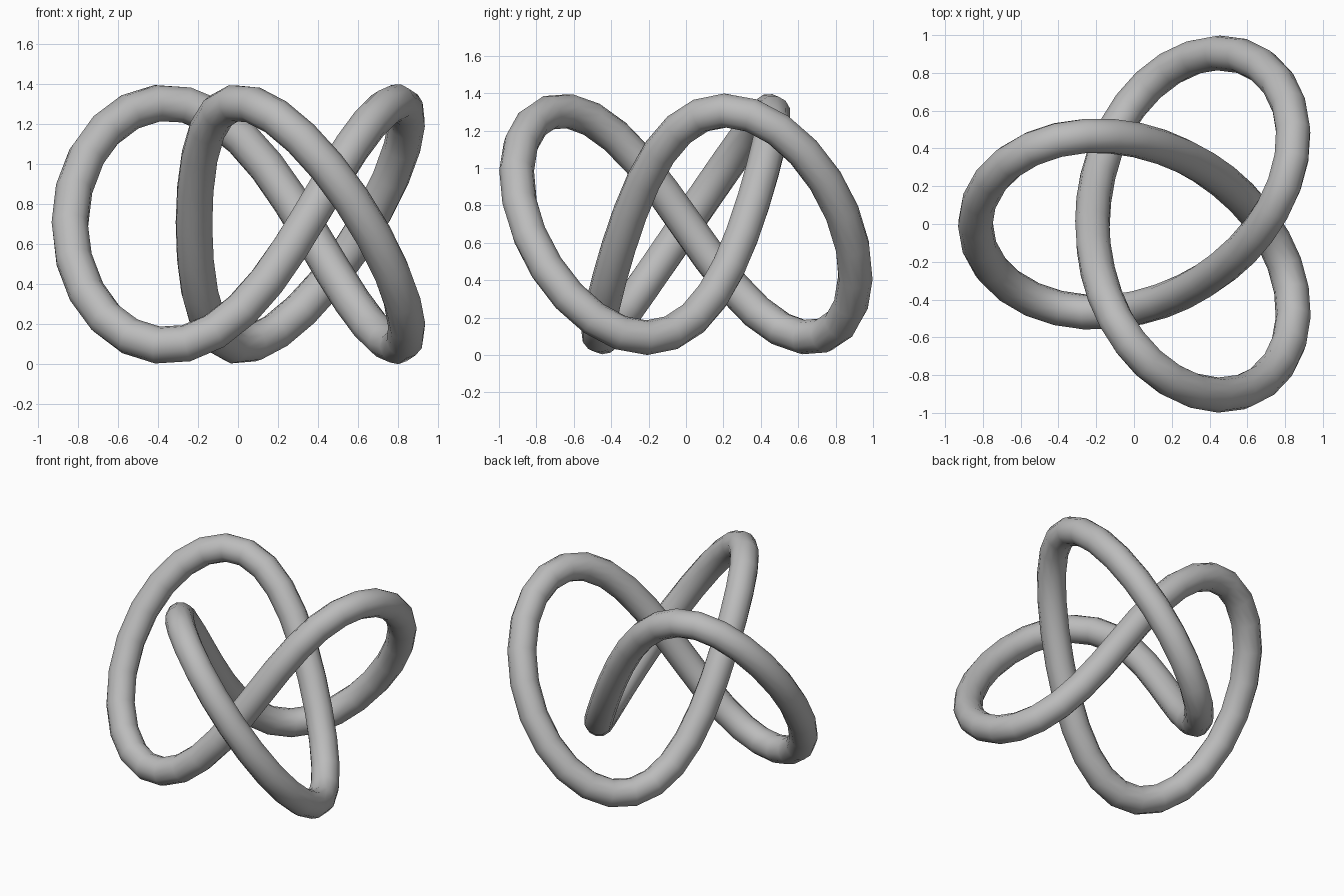
import bpy
from math import sin, cos, pi

cube = bpy.data.objects.get("Cube")
if cube:
    bpy.data.objects.remove(cube, do_unlink=True)

# Overall proportions
STEPS, TUBE, HEIGHT, SHIFT = 64, 0.093, 0.607, 0.15
# Turns per loop and radius of each rotating arm that traces the knot
ARMS = [(2, 0.663), (-1, 0.26), (5, 0.05), (-4, 0.017)]


def knot_point(t):
    x = SHIFT - sum(r * cos(k * t) for k, r in ARMS)
    y = sum(r * sin(k * t) for k, r in ARMS)
    z = 0.7 + HEIGHT * sin(3 * t)
    return (x, y, z, 1)


# Light grey material
grey = bpy.data.materials.new("light_grey")
grey.use_nodes = True
colour = (0.5, 0.5, 0.5, 1)
grey.diffuse_color = colour
grey.node_tree.nodes["Principled BSDF"].inputs["Base Color"].default_value = colour

# Closed three-lobed path with a round tube along it
path = bpy.data.curves.new("knot_tube", "CURVE")
path.dimensions = "3D"
path.bevel_depth = TUBE
path.bevel_resolution = 4
spline = path.splines.new("POLY")
spline.points.add(STEPS - 1)
for i, point in enumerate(spline.points):
    point.co = knot_point(2 * pi * i / STEPS)
spline.use_cyclic_u = True
path.materials.append(grey)
knot = bpy.data.objects.new("knot_tube", path)
bpy.context.collection.objects.link(knot)

# Turn the tube into a smooth mesh
bpy.ops.object.select_all(action="DESELECT")
knot.select_set(True)
bpy.context.view_layer.objects.active = knot
bpy.ops.object.convert(target="MESH")
bpy.ops.object.shade_smooth()
